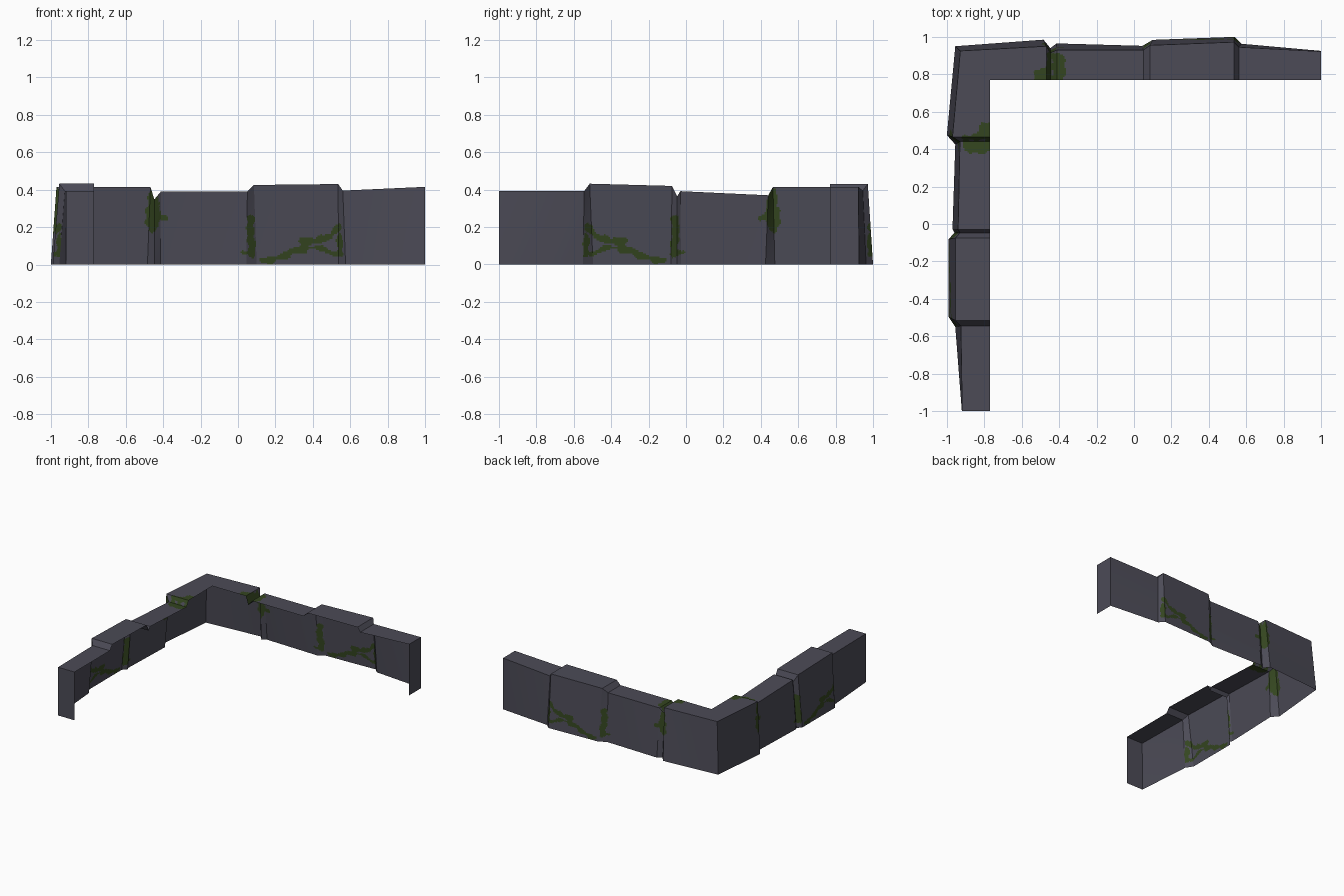
import bpy, math
from mathutils import Vector

if "Cube" in bpy.data.objects:
    bpy.data.objects.remove(bpy.data.objects["Cube"])

def mat(name, c):
    m = bpy.data.materials.new(name)
    m.diffuse_color = (*c, 1)
    m.use_nodes = True
    m.node_tree.nodes["Principled BSDF"].inputs["Base Color"].default_value = m.diffuse_color
    return m

STONE = mat("slate stone", (0.072, 0.070, 0.094))
MOSS = mat("green moss", (0.034, 0.060, 0.014))

# Columns along each arm: base x,y | top x,y | top height
back = [
    (1.0, .925, 1.0, .922, .415), (.575, .963, .56, .945, .395),
    (.537, 1.0, .535, .972, .43), (.10, .984, .085, .955, .425),
    (.045, .952, .05, .93, .39), (-.414, .965, -.412, .93, .39),
    (-.447, .94, -.447, .915, .348), (-.484, .985, -.468, .95, .415),
    (-.955, .95, -.928, .925, .415)]
left = [
    (-1.0, .475, -.97, .465, .415), (-.955, .425, -.93, .44, .37),
    (-.97, -.027, -.94, -.03, .392), (-.96, -.047, -.93, -.047, .365),
    (-.99, -.08, -.955, -.075, .42), (-.99, -.497, -.955, -.515, .432),
    (-.955, -.55, -.925, -.545, .392), (-.92, -1.0, -.918, -1.0, .392)]

cols = []
for i, (bx, by, tx, ty, tz) in enumerate(back + left):
    if i == len(back) - 1:
        inner = Vector((-.77, .77, tz))
    elif i < len(back):
        inner = Vector((tx, .77, tz))
    else:
        inner = Vector((-.77, ty, tz))
    cols.append((Vector((bx, by, 0)), Vector((tx, ty, tz)), inner))

# Moss strokes (radius, points) in unfolded wall coordinates: along arm, height
wall_strokes = [
    (.020, [(.065, .24), (.06, .17), (.072, .10), (.068, .06)]),
    (.012, [(.03, .062), (.06, .065)]),
    (.016, [(.13, .02), (.22, .035), (.33, .085), (.40, .13), (.47, .135), (.54, .205)]),
    (.014, [(.33, .12), (.40, .145)]),
    (.012, [(.29, .06), (.38, .09), (.45, .085), (.51, .05)]),
    (.014, [(.55, .06), (.545, .15)]),
    (.045, [(-.455, .24), (-.45, .28)]),
    (.030, [(-.45, .37), (-.45, .30)]),
    (.020, [(-.46, .19), (-.46, .24)]),
    (.018, [(-.45, .25), (-.40, .25)])]
# Moss strokes on the walkway: along arm, distance from inner edge
top_strokes = [
    (.030, [(-.41, 0), (-.40, .06), (-.41, .12)]),
    (.035, [(-.50, 0), (-.49, .035)]),
    (.012, [(-.455, 0), (-.45, .13)])]

def mossy(u, v, strokes):
    p = Vector((u, v))
    wob = .005 * math.sin(70 * u + 2) + .005 * math.sin(95 * v + 40 * u)
    for r, pts in strokes:
        for a, b in zip(pts, pts[1:]):
            a, b = Vector(a), Vector(b)
            d = b - a
            t = max(0, min(1, (p - a).dot(d) / d.length_squared))
            if (p - a - d * t).length < r + wob:
                return True
    return False

def make(name, verts, faces, idx):
    me = bpy.data.meshes.new(name)
    me.from_pydata(verts, [], faces)
    me.materials.append(STONE)
    me.materials.append(MOSS)
    me.polygons.foreach_set("material_index", idx)
    me.update()
    ob = bpy.data.objects.new(name, me)
    bpy.context.collection.objects.link(ob)
    return ob

def strip(name, lo, hi, strokes, is_top):
    """Finely cut ribbon between two column levels, moss chosen per face."""
    verts, faces, idx = [], [], []
    for i in range(len(cols) - 1):
        a, b = cols[i], cols[i + 1]
        n = max(3, math.ceil((b[0] - a[0]).length / .008))
        m = 20 if is_top else 50
        base = len(verts)
        for j in range(n + 1):
            p, q = a[lo].lerp(b[lo], j / n), a[hi].lerp(b[hi], j / n)
            verts += [p.lerp(q, k / m) for k in range(m + 1)]
        for j in range(n):
            for k in range(m):
                v = base + j * (m + 1) + k
                f = (v, v + m + 1, v + m + 2, v + 1)
                c = sum((verts[w] for w in f), Vector()) / 4
                on_back = i < len(back) - 1
                u = c.x if on_back else .01 - c.y
                d = (c.y - .77 if on_back else -.77 - c.x) if is_top else c.z
                faces.append(f)
                idx.append(int(mossy(u, d, strokes)))
    return make(name, verts, faces, idx)

# Leaning outer wall and flat top; the shell is open inside and below
strip("outer_wall", 0, 1, wall_strokes, False)
strip("wall_top", 1, 2, top_strokes, True)

# End caps
for name, c, flip in (("right_end_cap", cols[0], False), ("front_end_cap", cols[-1], True)):
    foot = Vector((c[2].x, c[2].y, 0))
    f = (0, 1, 2, 3) if not flip else (3, 2, 1, 0)
    make(name, [c[0], c[1], c[2], foot], [f], [0])
